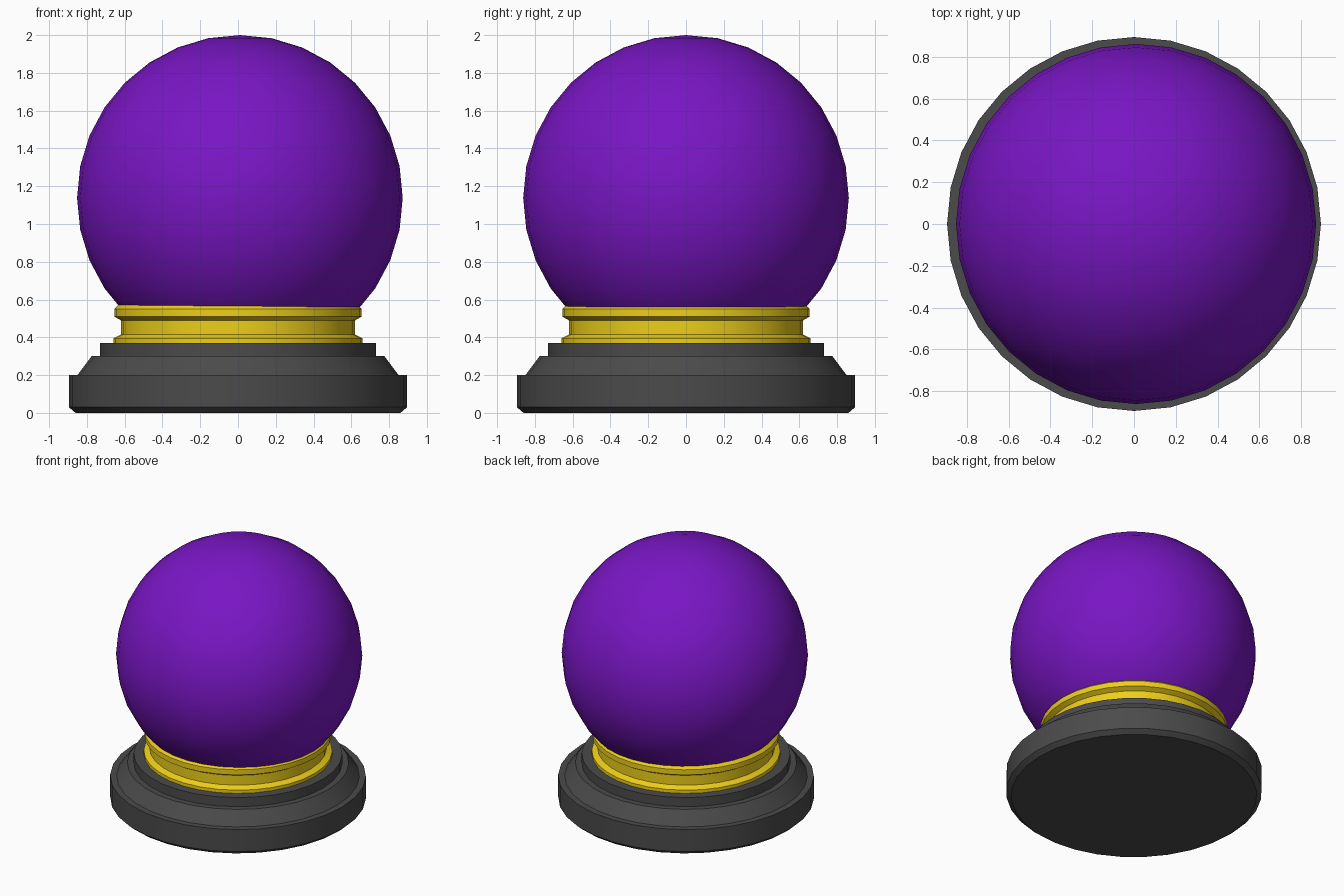
import bpy, bmesh, math

if "Cube" in bpy.data.objects:
    bpy.data.objects.remove(bpy.data.objects["Cube"])

SIDES = 32


def material(name, color):
    m = bpy.data.materials.new(name)
    m.diffuse_color = color
    m.use_nodes = True
    m.node_tree.nodes["Principled BSDF"].inputs["Base Color"].default_value = m.diffuse_color
    return m


def lathe(name, profile, mat):
    """Closed turned solid from (radius, z) points, listed bottom to top."""
    bm = bmesh.new()
    rings = []
    for r, z in profile:
        rings.append([bm.verts.new((r * math.cos(a), r * math.sin(a), z))
                      for a in (2 * math.pi * i / SIDES for i in range(SIDES))])
    for lo, hi in zip(rings, rings[1:]):
        for i in range(SIDES):
            j = (i + 1) % SIDES
            bm.faces.new((lo[i], lo[j], hi[j], hi[i]))
    bm.faces.new(rings[0][::-1])
    bm.faces.new(rings[-1])
    mesh = bpy.data.meshes.new(name)
    bm.to_mesh(mesh)
    bm.free()
    ob = bpy.data.objects.new(name, mesh)
    bpy.context.collection.objects.link(ob)
    finish(ob, mat)


def finish(ob, mat):
    ob.data.materials.append(mat)
    bpy.ops.object.select_all(action='DESELECT')
    ob.select_set(True)
    bpy.context.view_layer.objects.active = ob
    bpy.ops.object.shade_smooth_by_angle(angle=math.radians(25))


black = material("dark_base", (0.07, 0.07, 0.07, 1))
gold = material("gold", (0.85, 0.62, 0.01, 1))
purple = material("purple_glass", (0.19, 0.008, 0.55, 1))

# Stepped pedestal
lathe("pedestal", [(0.86, 0), (0.895, 0.03), (0.895, 0.2), (0.85, 0.2),
                   (0.775, 0.3), (0.73, 0.3), (0.73, 0.37)], black)

# Grooved metal collar
lathe("collar", [(0.66, 0.37), (0.66, 0.395), (0.62, 0.415), (0.62, 0.49),
                 (0.655, 0.51), (0.655, 0.55), (0.63, 0.575)], gold)

# Crystal ball
bpy.ops.mesh.primitive_uv_sphere_add(segments=32, ring_count=16, radius=0.862,
                                     location=(0.01, 0, 1.138))
ball = bpy.context.object
ball.name = "crystal_ball"
finish(ball, purple)
